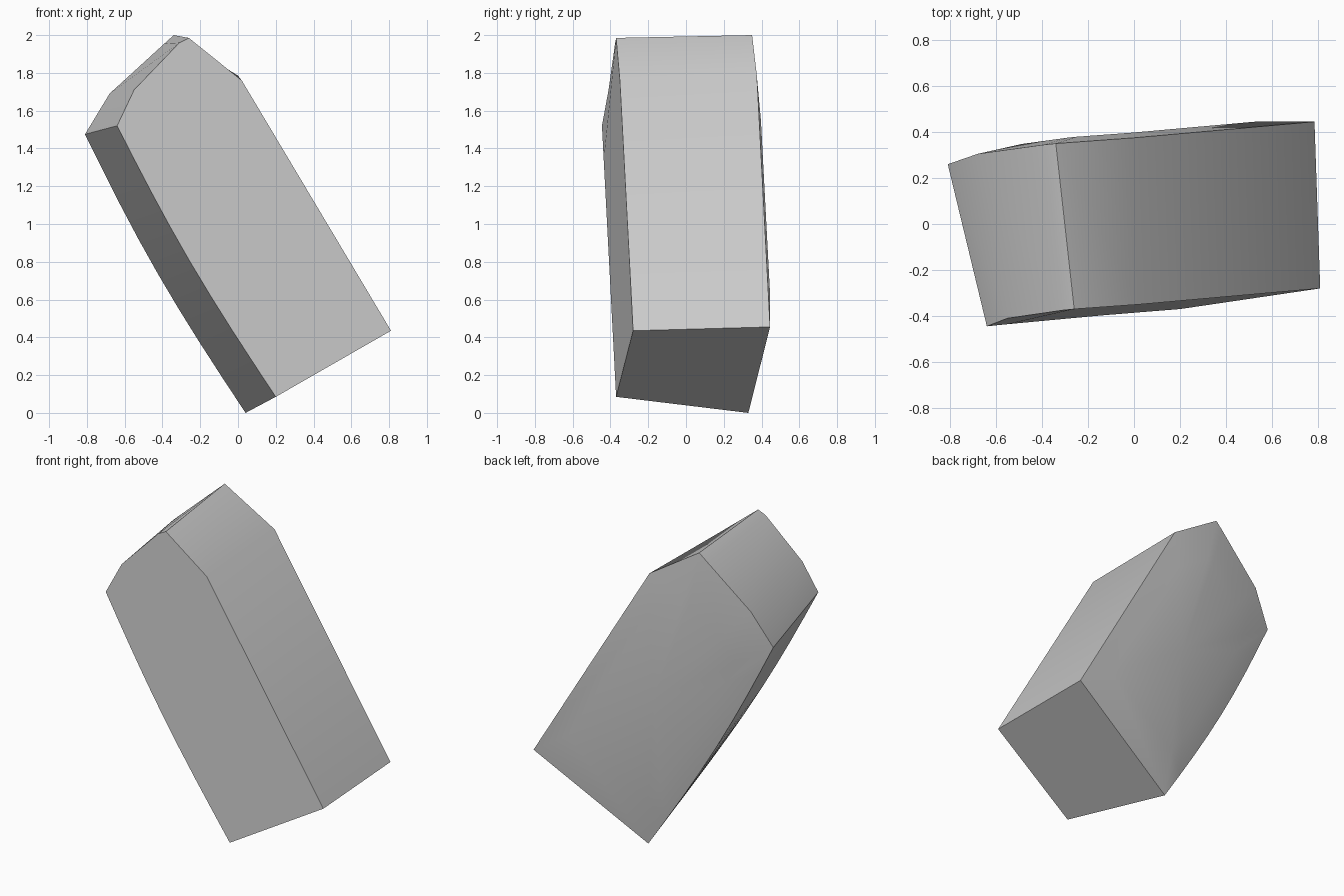
import bpy, bmesh, math
from mathutils import Vector

cube = bpy.data.objects.get("Cube")
if cube:
    bpy.data.objects.remove(cube, do_unlink=True)

# Grey material
grey = bpy.data.materials.new("plain_grey")
grey.use_nodes = True
colour = (0.6, 0.6, 0.6, 1)
grey.diffuse_color = colour
grey.node_tree.nodes["Principled BSDF"].inputs["Base Color"].default_value = colour

# Outline corners: foot, right foot, right shoulder, ridge, ridge bevel, left slope, left shoulder
front = [(0.20, -0.37, 0.085), (0.81, -0.28, 0.435), (0.02, -0.35, 1.76),
         (-0.26, -0.37, 1.985), (-0.31, -0.375, 1.96), (-0.55, -0.41, 1.71), (-0.64, -0.445, 1.52)]
back = [(0.04, 0.33, 0.0), (0.785, 0.445, 0.455), (0.0, 0.375, 1.785),
        (-0.34, 0.35, 2.0), (-0.39, 0.345, 1.955), (-0.68, 0.305, 1.69), (-0.81, 0.26, 1.475)]


def outline(corners, bulge, steps=8):
    """Close the corners with a gently bowed long edge on the left."""
    points = [Vector(c) for c in corners]
    start, end = points[-1], points[0]
    for i in range(1, steps):
        t = i / steps
        points.append(start.lerp(end, t) + Vector((-bulge * math.sin(math.pi * t), 0, 0)))
    return points


front_pts, back_pts = outline(front, 0.035), outline(back, 0.04)
count = len(front_pts)

# Back face swells slightly away from its outline
centre = Vector((-0.04, 0.355, 0.98))
swell_pts = [p.lerp(centre, 0.3) + Vector((0, 0.028, 0)) for p in back_pts]

bm = bmesh.new()
rings = [[bm.verts.new(p) for p in pts] for pts in (front_pts, back_pts, swell_pts)]
for near, far in zip(rings, rings[1:]):
    for i in range(count):
        j = (i + 1) % count
        bm.faces.new((near[i], near[j], far[j], far[i]))
bm.faces.new(rings[0])
back_cap = bm.faces.new(rings[2])
poked = bmesh.ops.poke(bm, faces=[back_cap])
poked["verts"][0].co.y += 0.01
bmesh.ops.recalc_face_normals(bm, faces=bm.faces)

mesh = bpy.data.meshes.new("leaning_block")
bm.to_mesh(mesh)
bm.free()
mesh.materials.append(grey)
block = bpy.data.objects.new("leaning_block", mesh)
bpy.context.collection.objects.link(block)

# Soft shading with sharp outer edges
bpy.ops.object.select_all(action="DESELECT")
block.select_set(True)
bpy.context.view_layer.objects.active = block
bpy.ops.object.shade_smooth_by_angle(angle=math.radians(30))
